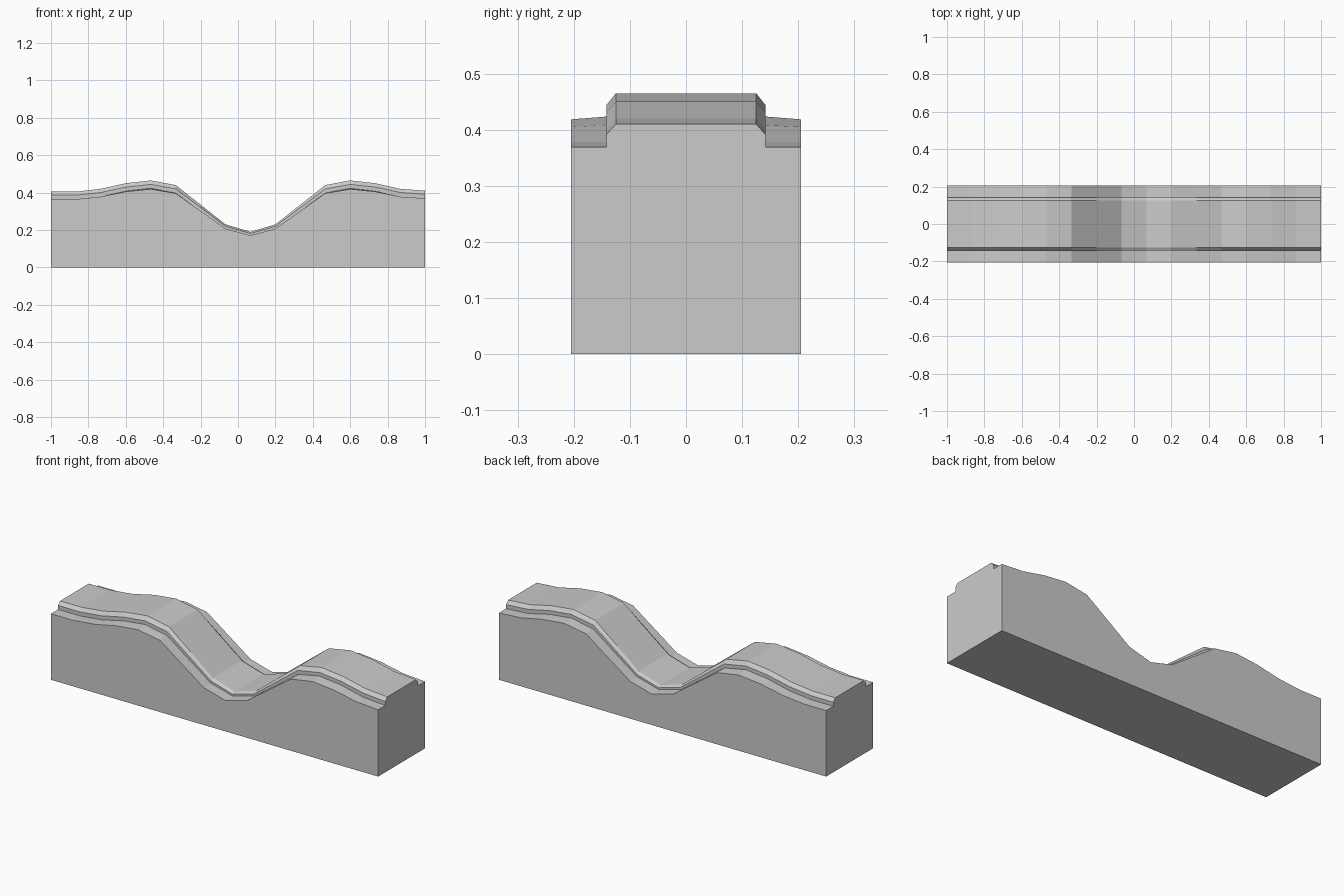
import bpy
import bmesh

if "Cube" in bpy.data.objects:
    bpy.data.objects.remove(bpy.data.objects["Cube"])

# Crest height at 16 evenly spaced stations along x
CREST = [0.405, 0.405, 0.42, 0.45, 0.465, 0.44, 0.335, 0.23,
         0.19, 0.23, 0.335, 0.44, 0.465, 0.45, 0.42, 0.41]


def section(h):
    """Cross-section in y, z: base, low ledge, step, chamfer, flat top."""
    ledge = 0.9 * h
    inner = ledge + max(0.0, (h - 0.42) * 0.11)
    half = [(0.205, 0.0), (0.205, ledge), (0.142, inner),
            (0.142, 0.954 * h), (0.125, h)]
    return half + [(-y, z) for y, z in reversed(half)]


bm = bmesh.new()
last = len(CREST) - 1
rings = [[bm.verts.new((-1 + 2 * i / last, y, z)) for y, z in section(h)]
         for i, h in enumerate(CREST)]

# Skin between neighbouring sections, including the underside
for a, b in zip(rings, rings[1:]):
    n = len(a)
    for j in range(n):
        k = (j + 1) % n
        bm.faces.new((a[j], a[k], b[k], b[j]))

# End walls
bm.faces.new(rings[0])
bm.faces.new(rings[-1])
bmesh.ops.recalc_face_normals(bm, faces=bm.faces[:])

mesh = bpy.data.meshes.new("wavy_raised_track")
bm.to_mesh(mesh)
bm.free()
track = bpy.data.objects.new("wavy_raised_track", mesh)
bpy.context.collection.objects.link(track)
